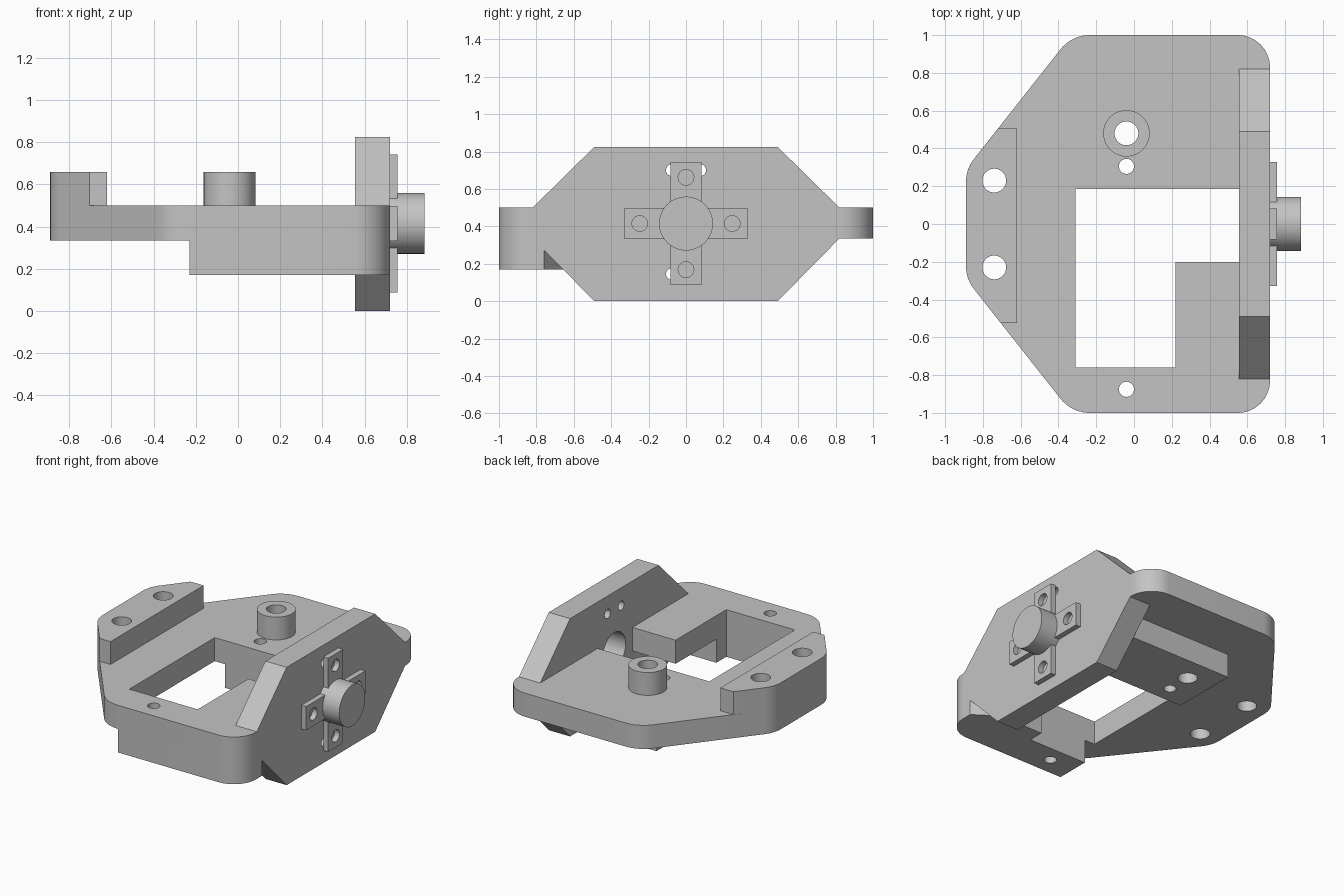
import bpy, bmesh
from math import cos, sin, pi, tan
from mathutils import Matrix, Vector

if "Cube" in bpy.data.objects:
    bpy.data.objects.remove(bpy.data.objects["Cube"])

grey = bpy.data.materials.new("plain grey")
grey.use_nodes = True
colour = (0.55, 0.55, 0.55, 1)
grey.diffuse_color = colour
grey.node_tree.nodes["Principled BSDF"].inputs["Base Color"].default_value = colour

# Maps a flat profile to (y, z), with its thickness along x
SIDEWAYS = Matrix(((0, 0, 1, 0), (1, 0, 0, 0), (0, 1, 0, 0), (0, 0, 0, 1)))


def circle(x, y, r, n=40):
    return [(x + r * cos(2 * pi * i / n), y + r * sin(2 * pi * i / n)) for i in range(n)]


def rounded(points, steps=10):
    """Round each corner that carries a radius as its third value."""
    out = []
    for i, p in enumerate(points):
        here = Vector(p[:2])
        if len(p) == 2:
            out.append(tuple(here))
            continue
        a = (Vector(points[i - 1][:2]) - here).normalized()
        b = (Vector(points[(i + 1) % len(points)][:2]) - here).normalized()
        half = a.angle(b) / 2
        centre = here + (a + b).normalized() * p[2] / sin(half)
        start = here + a * p[2] / tan(half) - centre
        end = here + b * p[2] / tan(half) - centre
        for s in range(steps + 1):
            t = s / steps
            out.append(tuple(centre + start.lerp(end, t).normalized() * p[2]))
    return out


def prism(name, outline, low, high, holes=(), matrix=Matrix()):
    """Extrude a profile with holes between two levels."""
    curve = bpy.data.curves.new(name + " profile", "CURVE")
    curve.dimensions = "2D"
    curve.fill_mode = "BOTH"
    curve.extrude = (high - low) / 2
    for loop in (outline, *holes):
        spline = curve.splines.new("POLY")
        spline.points.add(len(loop) - 1)
        for point, (x, y) in zip(spline.points, loop):
            point.co = (x, y, 0, 1)
        spline.use_cyclic_u = True
    temp = bpy.data.objects.new(name + " temp", curve)
    bpy.context.collection.objects.link(temp)
    graph = bpy.context.evaluated_depsgraph_get()
    mesh = bpy.data.meshes.new_from_object(temp.evaluated_get(graph))
    bpy.data.objects.remove(temp)
    bpy.data.curves.remove(curve)

    bm = bmesh.new()
    bm.from_mesh(mesh)
    bmesh.ops.remove_doubles(bm, verts=bm.verts, dist=0.0005)
    bmesh.ops.recalc_face_normals(bm, faces=bm.faces)
    bm.transform(matrix @ Matrix.Translation((0, 0, (low + high) / 2)))
    bm.to_mesh(mesh)
    bm.free()
    mesh.materials.clear()
    mesh.materials.append(grey)
    obj = bpy.data.objects.new(name, mesh)
    bpy.context.collection.objects.link(obj)
    bpy.ops.object.select_all(action="DESELECT")
    obj.select_set(True)
    bpy.context.view_layer.objects.active = obj
    bpy.ops.object.shade_smooth_by_angle(angle=0.5)
    return obj


# Levels and shared holes
BOTTOM, MIDDLE, TOP, RAISED = 0.17, 0.335, 0.5, 0.66
CENTRE_Z = 0.415
boss_hole = circle(-0.04, 0.48, 0.063)
rear_hole = circle(-0.04, 0.305, 0.04)
front_hole = circle(-0.04, -0.875, 0.04)
pad_holes = [circle(-0.74, y, 0.063) for y in (0.23, -0.23)]

# Base plate, open on the side where the upright plate sits
plate = rounded([
    (-0.33, 1, 0.2), (-0.89, 0.29, 0.2), (-0.89, -0.29, 0.2), (-0.33, -1, 0.2),
    (0.72, -1, 0.17), (0.72, -0.82), (0.56, -0.82), (0.56, -0.2), (0.22, -0.2),
    (0.22, -0.76), (-0.31, -0.76), (-0.31, 0.185), (0.56, 0.185),
    (0.56, 0.82), (0.72, 0.82), (0.72, 1, 0.17)])
prism("base_plate", plate, MIDDLE, TOP, [boss_hole, rear_hole, front_hole, *pad_holes])

# Thickened blocks under the plate
front = rounded([(-0.23, -1), (0.72, -1, 0.17), (0.72, -0.76), (0.56, -0.65),
                 (0.22, -0.65), (0.22, -0.76), (-0.23, -0.76)])
prism("front_lower_block", front, BOTTOM, MIDDLE, [front_hole])
prism("rear_lower_block", [(-0.23, 0.185), (0.56, 0.185), (0.56, 0.655), (-0.23, 0.655)],
      BOTTOM, MIDDLE, [boss_hole, rear_hole])

# Raised pad and boss on top
pad = rounded([(-0.62, 0.505), (-0.72, 0.505), (-0.89, 0.29, 0.2),
               (-0.89, -0.29, 0.2), (-0.705, -0.525), (-0.62, -0.525)])
prism("raised_pad", pad, TOP, RAISED, pad_holes)
prism("boss", circle(-0.04, 0.48, 0.123), TOP, RAISED, [boss_hole])

# Upright octagonal plate
half = [(0.49, 0), (0.82, MIDDLE), (0.82, TOP), (0.49, 0.825)]
octagon = half + [(-y, z) for y, z in reversed(half)]
small = [circle(y, z, 0.032, 24) for y, z in ((-0.075, 0.7), (0.075, 0.7), (-0.075, 0.145))]
prism("upright_plate", octagon, 0.555, 0.72, [circle(0, CENTRE_Z, 0.125), *small], SIDEWAYS)

# Cross bracket with four screw holes, and the round body in its middle
w, reach = 0.083, 0.328
arm = [(reach, -w), (reach, w), (w, w)]
cross, screws = [], []
for k in range(4):
    c, s = round(cos(k * pi / 2)), round(sin(k * pi / 2))
    cross += [(c * y - s * z, CENTRE_Z + s * y + c * z) for y, z in arm]
    screws.append(circle(c * 0.247, CENTRE_Z + s * 0.247, 0.042, 24))
prism("cross_bracket", cross, 0.72, 0.757, screws, SIDEWAYS)
prism("round_body", circle(0, CENTRE_Z, 0.144, 48), 0.715, 0.885, (), SIDEWAYS)
